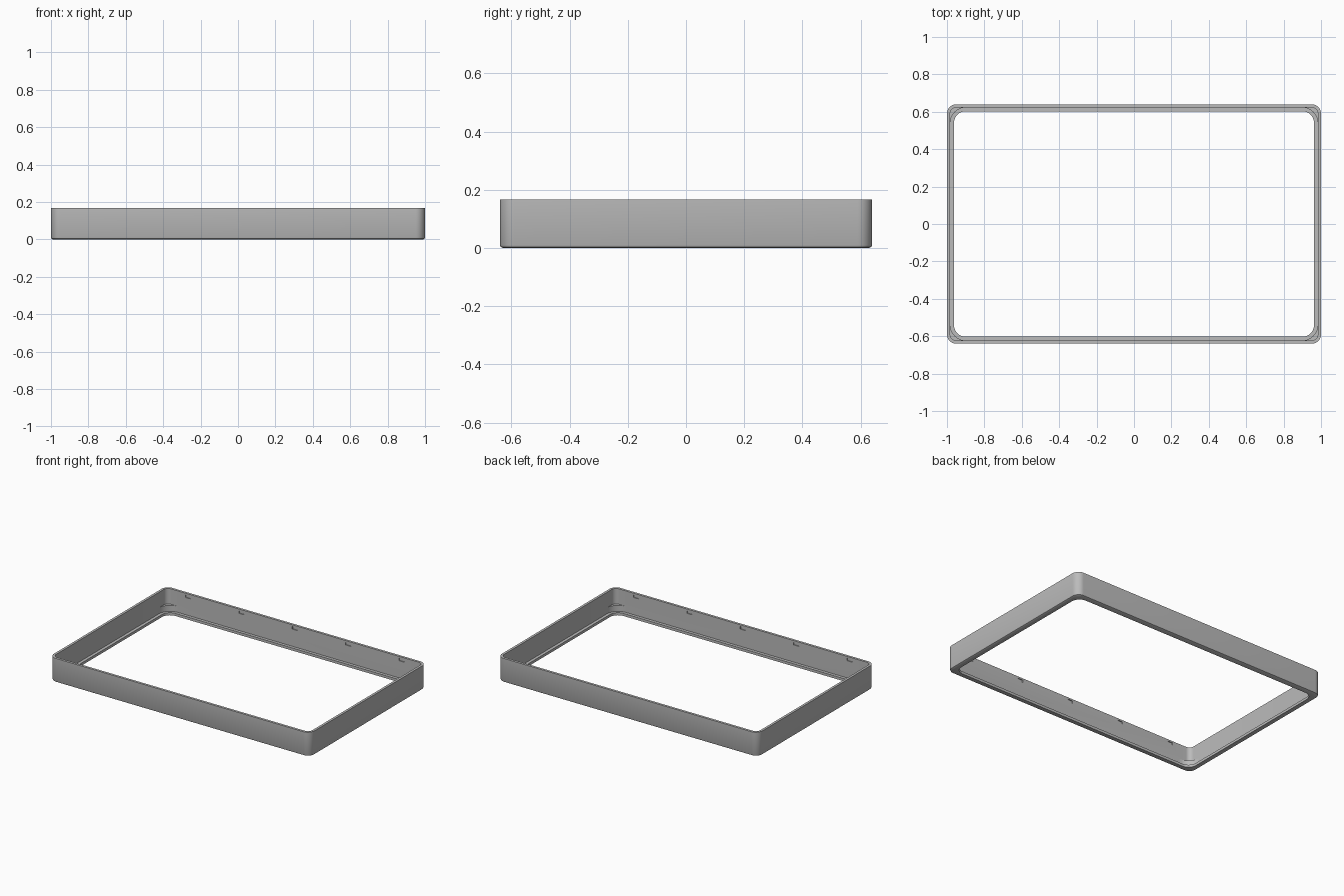
import bpy, bmesh, math

if "Cube" in bpy.data.objects:
    bpy.data.objects.remove(bpy.data.objects["Cube"])

HX, HY, H = 1.0, 0.64, 0.167       # half sizes and height
WALL, LIP, LIP_T = 0.017, 0.038, 0.018
ARC = 10                           # segments per rounded corner

grey = bpy.data.materials.new("matte grey")
grey.diffuse_color = (0.5, 0.5, 0.5, 1)
grey.use_nodes = True
grey.node_tree.nodes["Principled BSDF"].inputs["Base Color"].default_value = grey.diffuse_color


def rounded_rect(inset, r):
    """Points of a rounded rectangle, anticlockwise."""
    hx, hy = HX - inset, HY - inset
    pts = []
    for q, (sx, sy) in enumerate([(1, 1), (-1, 1), (-1, -1), (1, -1)]):
        for i in range(ARC + 1):
            a = math.radians(90) * (q + i / ARC)
            pts.append((sx * (hx - r) + r * math.cos(a), sy * (hy - r) + r * math.sin(a)))
    return pts


def make_object(name, bm):
    bmesh.ops.recalc_face_normals(bm, faces=bm.faces)
    me = bpy.data.meshes.new(name)
    bm.to_mesh(me)
    bm.free()
    me.materials.append(grey)
    ob = bpy.data.objects.new(name, me)
    bpy.context.collection.objects.link(ob)
    return ob


def smooth(ob):
    bpy.ops.object.select_all(action='DESELECT')
    ob.select_set(True)
    bpy.context.view_layer.objects.active = ob
    bpy.ops.object.shade_smooth_by_angle(angle=math.radians(30))


# Frame: L-shaped section swept round a rounded rectangle (inset, radius, z)
section = [(0.010, 0.040, 0), (0.003, 0.047, 0.004), (0, 0.05, 0.011), (0, 0.05, H),
           (WALL, 0.033, H), (WALL, 0.033, LIP_T), (LIP, 0.06, LIP_T), (LIP, 0.06, 0)]
bm = bmesh.new()
loops = [[bm.verts.new((x, y, z)) for x, y in rounded_rect(i, r)] for i, r, z in section]
for k, a in enumerate(loops):
    b = loops[(k + 1) % len(loops)]
    n = len(a)
    for j in range(n):
        bm.faces.new((a[j], a[(j + 1) % n], b[(j + 1) % n], b[j]))
frame = make_object("frame", bm)

# Snap recesses along the inside of both long walls
bm = bmesh.new()
for side in (-1, 1):
    for k in range(-2, 3):
        cube = bmesh.ops.create_cube(bm, size=1)["verts"]
        bmesh.ops.scale(bm, vec=(0.04, 0.02, 0.018), verts=cube)
        bmesh.ops.translate(bm, vec=(0.41 * k, side * (HY - WALL - 0.004), 0.146), verts=cube)
cutter = make_object("recess_cutter", bm)
cutter.hide_render = True
mod = frame.modifiers.new("recesses", 'BOOLEAN')
mod.operation, mod.object, mod.solver = 'DIFFERENCE', cutter, 'EXACT'
bpy.context.view_layer.objects.active = frame
bpy.ops.object.modifier_apply(modifier=mod.name)
bpy.data.objects.remove(cutter)
smooth(frame)

# Corner ledges: crescent blocks filling the inner corners above the lip
R, LEDGE_Z = 0.085, 0.06
inner = rounded_rect(WALL, R)
outer = rounded_rect(WALL - 0.002, 0.035)
bm = bmesh.new()
for q in range(4):
    s = slice(q * (ARC + 1), (q + 1) * (ARC + 1))
    rows = [[bm.verts.new((x, y, z)) for x, y in pts[s]]
            for pts, z in ((inner, LIP_T - 0.004), (inner, LEDGE_Z),
                           (outer, LEDGE_Z), (outer, LIP_T - 0.004))]
    for k in range(4):
        a, b = rows[k], rows[(k + 1) % 4]
        for j in range(ARC):
            bm.faces.new((a[j], a[j + 1], b[j + 1], b[j]))
    for e in (0, -1):
        bm.faces.new([row[e] for row in rows])
smooth(make_object("corner_ledges", bm))
